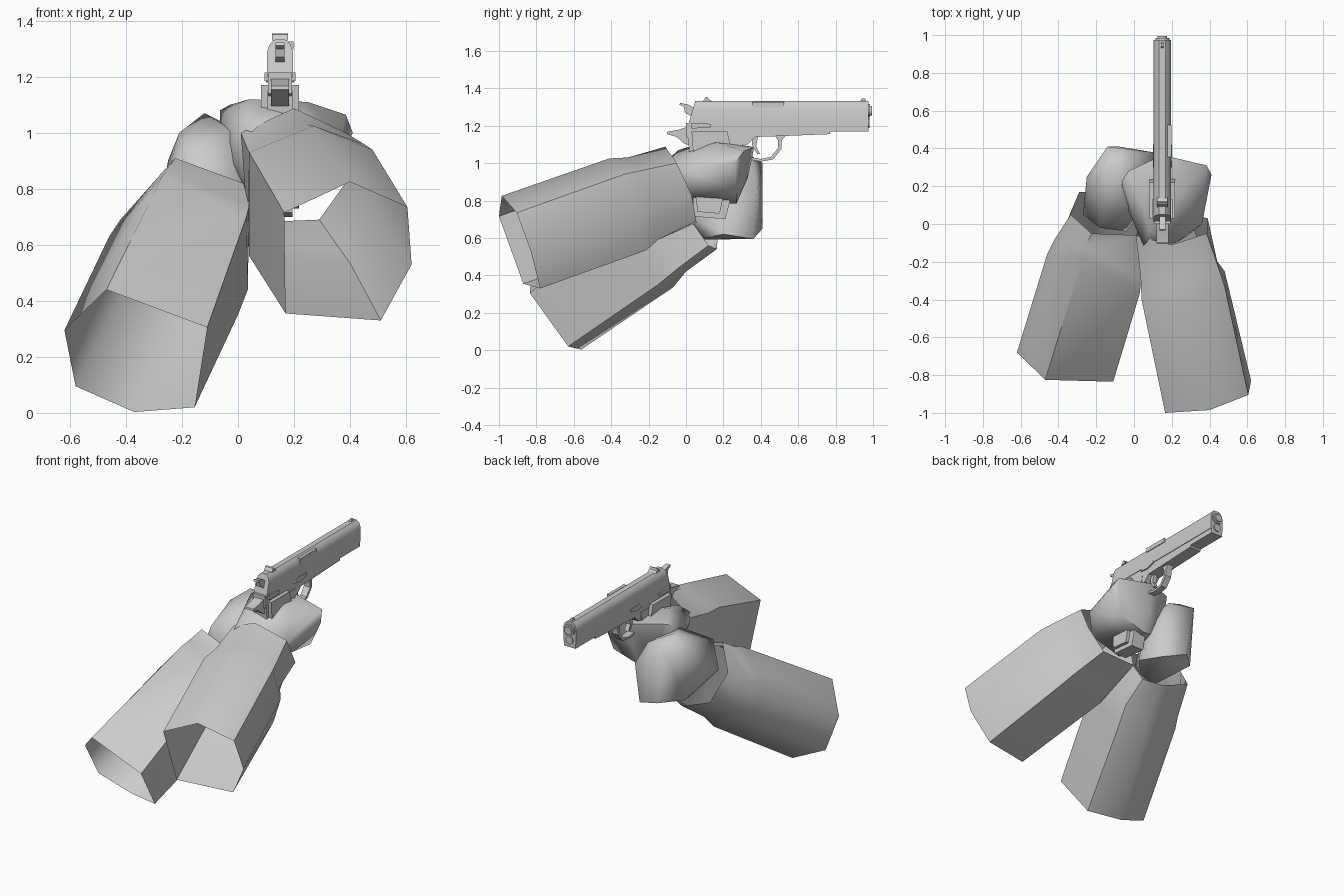
import bpy, bmesh, math
from mathutils import Vector

cube = bpy.data.objects.get("Cube")
if cube:
    bpy.data.objects.remove(cube, do_unlink=True)

grey = bpy.data.materials.new("light grey")
grey.use_nodes = True
grey.diffuse_color = (0.6, 0.6, 0.6, 1)
grey.node_tree.nodes["Principled BSDF"].inputs["Base Color"].default_value = (0.6, 0.6, 0.6, 1)

GX = 0.15  # centre plane of the pistol


def finish(name, bm, angle=35):
    bmesh.ops.recalc_face_normals(bm, faces=bm.faces)
    me = bpy.data.meshes.new(name)
    bm.to_mesh(me)
    bm.free()
    me.materials.append(grey)
    ob = bpy.data.objects.new(name, me)
    bpy.context.collection.objects.link(ob)
    bpy.ops.object.select_all(action='DESELECT')
    ob.select_set(True)
    bpy.context.view_layer.objects.active = ob
    bpy.ops.object.shade_smooth_by_angle(angle=math.radians(angle))
    return ob


def loft(name, rings, caps=True, angle=35):
    """Skin a list of equal-length rings."""
    bm = bmesh.new()
    vs = [[bm.verts.new(p) for p in r] for r in rings]
    n = len(rings[0])
    for a, b in zip(vs, vs[1:]):
        for i in range(n):
            j = (i + 1) % n
            bm.faces.new((a[i], a[j], b[j], b[i]))
    if caps:
        bm.faces.new(vs[0])
        bm.faces.new(vs[-1])
    return finish(name, bm, angle)


def plate(name, profile, half, x=GX):
    """Side profile of (y, z) points given thickness along x."""
    return loft(name, [[(x + s * half, y, z) for y, z in profile] for s in (-1, 1)])


def hull(name, points):
    """Rounded mitten shape around a few points."""
    bm = bmesh.new()
    for p in points:
        bm.verts.new(p)
    res = bmesh.ops.convex_hull(bm, input=bm.verts)
    loose = [v for v in bm.verts if not v.link_faces]
    bmesh.ops.delete(bm, geom=loose, context='VERTS')
    return finish(name, bm, 60)


def tube(name, y0, y1, z, r, n=12):
    return loft(name, [[(GX + r * math.cos(2 * math.pi * i / n), y,
                         z + r * math.sin(2 * math.pi * i / n)) for i in range(n)]
                       for y in (y0, y1)])


# Sleeves: open six-sided tubes
loft("sleeve_a", [
    [(.40, -.985, .825), (.605, -.905, .735), (.62, -.83, .53),
     (.51, -.78, .33), (.17, -.87, .355), (.165, -1.0, .715)],
    [(.27, -.41, 1.025), (.48, -.33, .94), (.48, -.25, .72),
     (.40, -.21, .535), (.04, -.28, .56), (.04, -.40, .93)],
    [(.25, -.31, 1.03), (.45, -.24, .96), (.42, -.17, .76),
     (.36, -.15, .59), (.04, -.18, .60), (.035, -.28, .94)],
    [(.20, -.11, 1.088), (.385, -.05, 1.0), (.39, .03, .83),
     (.29, .055, .69), (.05, .055, .68), (.01, -.06, 1.0)],
], caps=False, angle=60)
loft("sleeve_b", [
    [(-.47, -.825, .44), (-.11, -.835, .305), (-.155, -.63, .02),
     (-.37, -.56, .003), (-.58, -.60, .095), (-.62, -.68, .295)],
    [(-.27, -.18, .845), (.03, -.37, .70), (0, -.15, .35),
     (-.15, -.07, .335), (-.40, -.08, .45), (-.46, -.16, .63)],
    [(-.26, -.13, .86), (.04, -.29, .74), (.035, -.04, .44),
     (-.13, .0, .42), (-.37, -.02, .50), (-.42, -.08, .69)],
    [(-.225, -.05, .91), (.02, -.06, .82), (.03, .12, .56),
     (-.09, .165, .54), (-.29, .17, .62), (-.335, .05, .78)],
], caps=False, angle=60)

# Hands
hull("hand_a", [
    (.05, -.08, .80), (.29, -.06, .85), (.05, .05, .775), (.15, .27, .785),
    (.33, .27, .84), (0, .26, .80), (.41, .26, 1.0), (.385, .31, 1.065),
    (.36, .0, .97), (.15, .365, 1.085), (.15, .33, .92), (-.065, .225, 1.08),
    (-.03, .28, 1.1), (.04, .12, 1.12), (.08, -.04, 1.07), (.25, .17, 1.11),
    (.05, -.12, 1.0), (.22, -.10, 1.0), (-.06, .15, .95)])
hull("hand_b", [
    (-.27, .05, .78), (-.25, .25, .90), (-.21, .22, 1.0), (-.14, .41, 1.0),
    (-.08, .41, .65), (-.12, .30, 1.07), (.02, .36, 1.0), (-.02, .1, 1.01),
    (-.18, -.02, .93), (-.1, .06, .59), (.08, .36, .595), (.13, .2, .62),
    (-.2, .3, .66), (.1, .38, .85), (-.04, -.04, .75), (.03, .1, .6)])

# Slide: rounded section with a raked back
section = [(-.046, 1.2), (-.046, 1.29), (-.036, 1.318), (-.018, 1.333),
           (.018, 1.333), (.036, 1.318), (.046, 1.29), (.046, 1.2)]
loft("slide", [[(GX + x, .01 + (z - 1.2) * .3, z) for x, z in section],
               [(GX + x, .975, z) for x, z in section]])
plate("ejection_port", [(.355, 1.298), (.525, 1.298), (.525, 1.326), (.355, 1.326)], .01, GX + .038)
tube("barrel_bushing", .97, .985, 1.28, .037)
tube("muzzle", .98, .995, 1.28, .026)
tube("recoil_plug", .97, .982, 1.215, .026)
plate("front_sight", [(.93, 1.33), (.965, 1.33), (.955, 1.346), (.94, 1.346)], .007)
plate("rear_sight", [(.09, 1.33), (.14, 1.33), (.12, 1.342), (.115, 1.355), (.105, 1.352)], .028)

# Frame, tang, hammer
plate("frame", [(.0, 1.215), (.0, 1.14), (.06, 1.1), (.33, 1.1), (.37, 1.14),
                (.52, 1.145), (.77, 1.155), (.77, 1.168), (.975, 1.168),
                (.975, 1.222), (.42, 1.222)], .042)
plate("grip_tang", [(.06, 1.2), (.01, 1.195), (-.04, 1.178), (-.10, 1.168), (-.102, 1.155),
                    (-.05, 1.14), (-.01, 1.105), (.06, 1.08)], .032)
plate("hammer", [(.03, 1.25), (-.005, 1.27), (-.012, 1.30), (-.035, 1.312),
                 (-.03, 1.322), (.015, 1.312), (.05, 1.29)], .016)
plate("slide_stop", [(.30, 1.185), (.33, 1.215), (.42, 1.21), (.42, 1.195), (.36, 1.18)], .05)
plate("thumb_safety", [(.03, 1.185), (.03, 1.215), (.13, 1.21), (.13, 1.19)], .055)

# Grip and its side panels
plate("grip", [(.01, 1.15), (.31, 1.15), (.29, 1.0), (.21, .70), (.045, .715), (.03, .9)], .045)
for side in (-1, 1):
    plate("grip_panel_" + ("a" if side > 0 else "b"),
          [(.03, 1.17), (.22, 1.17), (.25, 1.05), (.18, .73), (.06, .74)], .012, GX + side * .055)

# Trigger guard as a band, and the trigger
outer = [(.535, 1.15), (.512, 1.12), (.51, 1.075), (.465, 1.02), (.40, 1.008), (.33, 1.02)]
inner = [(.33, 1.034), (.40, 1.022), (.455, 1.034), (.492, 1.08), (.492, 1.12), (.475, 1.15)]
bm = bmesh.new()
pairs = list(zip(outer, reversed(inner)))
rows = [[bm.verts.new((GX + s * .022, y, z)) for s, (y, z) in
         ((-1, o), (1, o), (1, i), (-1, i))] for o, i in pairs]
for a, b in zip(rows, rows[1:]):
    for k in range(4):
        bm.faces.new((a[k], a[(k + 1) % 4], b[(k + 1) % 4], b[k]))
bm.faces.new(rows[0])
bm.faces.new(rows[-1])
finish("trigger_guard", bm)
plate("trigger", [(.35, 1.14), (.385, 1.14), (.375, 1.09), (.395, 1.05), (.38, 1.05), (.355, 1.09)], .014)
